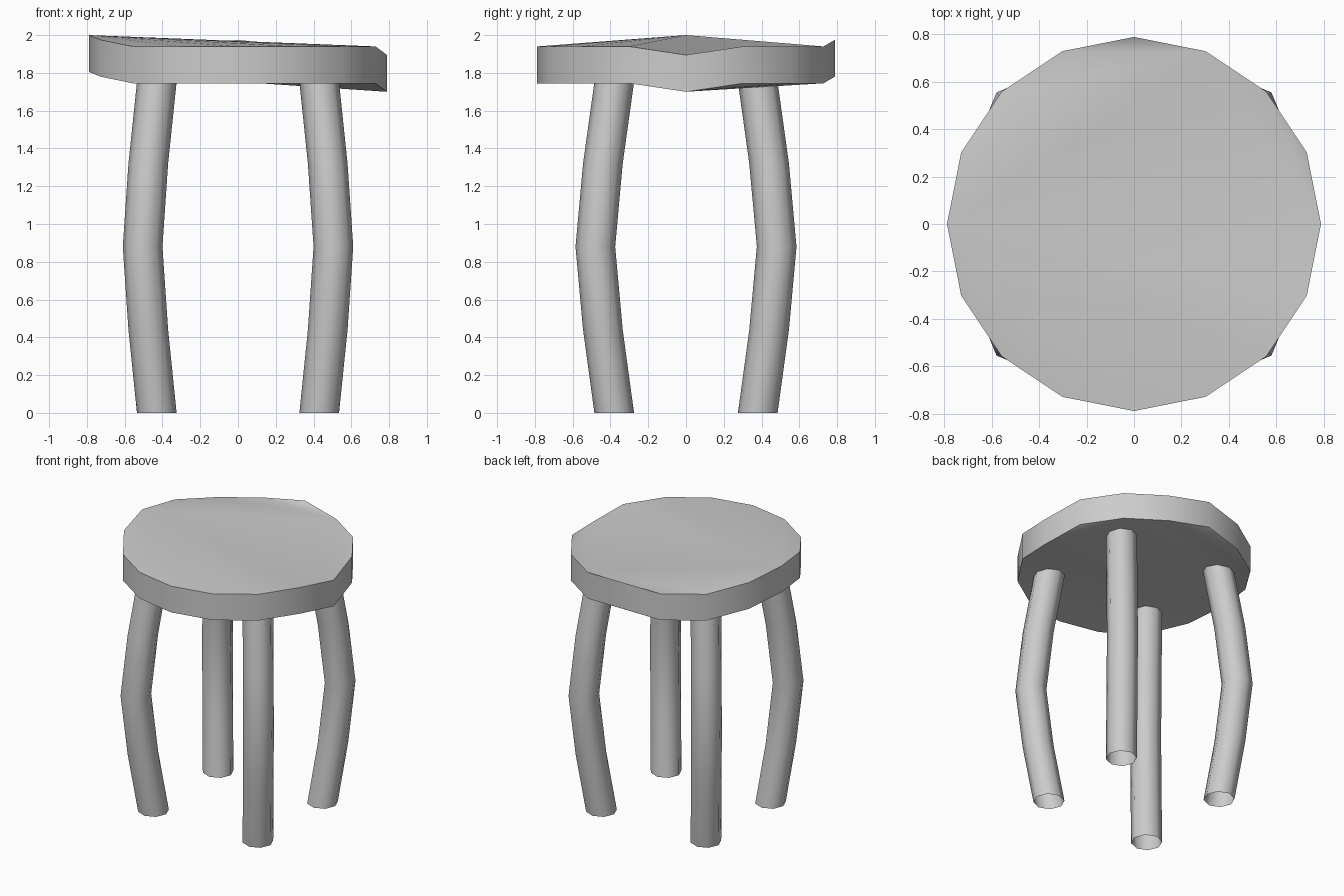
import bpy
import bmesh
from math import cos, sin, pi, radians

if "Cube" in bpy.data.objects:
    bpy.data.objects.remove(bpy.data.objects["Cube"])


def finish(bm, name, angle):
    bmesh.ops.recalc_face_normals(bm, faces=bm.faces)
    mesh = bpy.data.meshes.new(name)
    bm.to_mesh(mesh)
    bm.free()
    obj = bpy.data.objects.new(name, mesh)
    bpy.context.collection.objects.link(obj)
    mesh.shade_smooth()
    mesh.set_sharp_from_angle(angle=radians(angle))
    return obj


# Seat: 16-sided slab with a few warped rim corners (index = multiple of 22.5 degrees)
SIDES, RADIUS, BOTTOM, TOP = 16, 0.788, 1.745, 1.94
warp = {0: -0.045, 4: 0.035, 7: 0.035, 8: 0.06, 9: 0.035}


def fan(ring):
    return [(ring[0], ring[i], ring[i + 1]) for i in range(1, len(ring) - 1)]


# warped faces are split along the creases visible on the slab
creases = (fan([8, 9, 10, 11, 12, 13, 14, 15, 0]) + [(8, 0, 3)]
           + fan([0, 1, 2, 3]) + fan([3, 4, 5, 6, 7, 8]))

bm = bmesh.new()
low, high = [
    [bm.verts.new((RADIUS * cos(2 * pi * i / SIDES), RADIUS * sin(2 * pi * i / SIDES),
                   z + warp.get(i, 0))) for i in range(SIDES)]
    for z in (BOTTOM, TOP)]
for i in range(SIDES):
    j = (i + 1) % SIDES
    bm.faces.new((low[i], low[j], high[j], high[i]))
for tri in creases:
    bm.faces.new([high[i] for i in tri])
    bm.faces.new([low[i] for i in reversed(tri)])
finish(bm, "seat", 35)


# Legs: open eight-sided tubes bowed outward at mid height (x, y, z of each ring)
leg_path = [(0.43, 0.38, 0), (0.475, 0.44, 0.44), (0.505, 0.48, 0.88),
            (0.475, 0.44, 1.32), (0.427, 0.376, 1.78)]
LEG_SIDES, LEG_RADIUS = 8, 0.105


def make_leg(name, sx, sy):
    bm = bmesh.new()
    rings = [[bm.verts.new((sx * (x + LEG_RADIUS * cos(2 * pi * i / LEG_SIDES)),
                            sy * (y + LEG_RADIUS * sin(2 * pi * i / LEG_SIDES)), z))
              for i in range(LEG_SIDES)] for x, y, z in leg_path]
    for a, b in zip(rings, rings[1:]):
        for i in range(LEG_SIDES):
            j = (i + 1) % LEG_SIDES
            bm.faces.new((a[i], a[j], b[j], b[i]))
    finish(bm, name, 60)


for side, sx in (("left", -1), ("right", 1)):
    for end, sy in (("front", -1), ("back", 1)):
        make_leg(f"{end}_{side}_leg", sx, sy)
